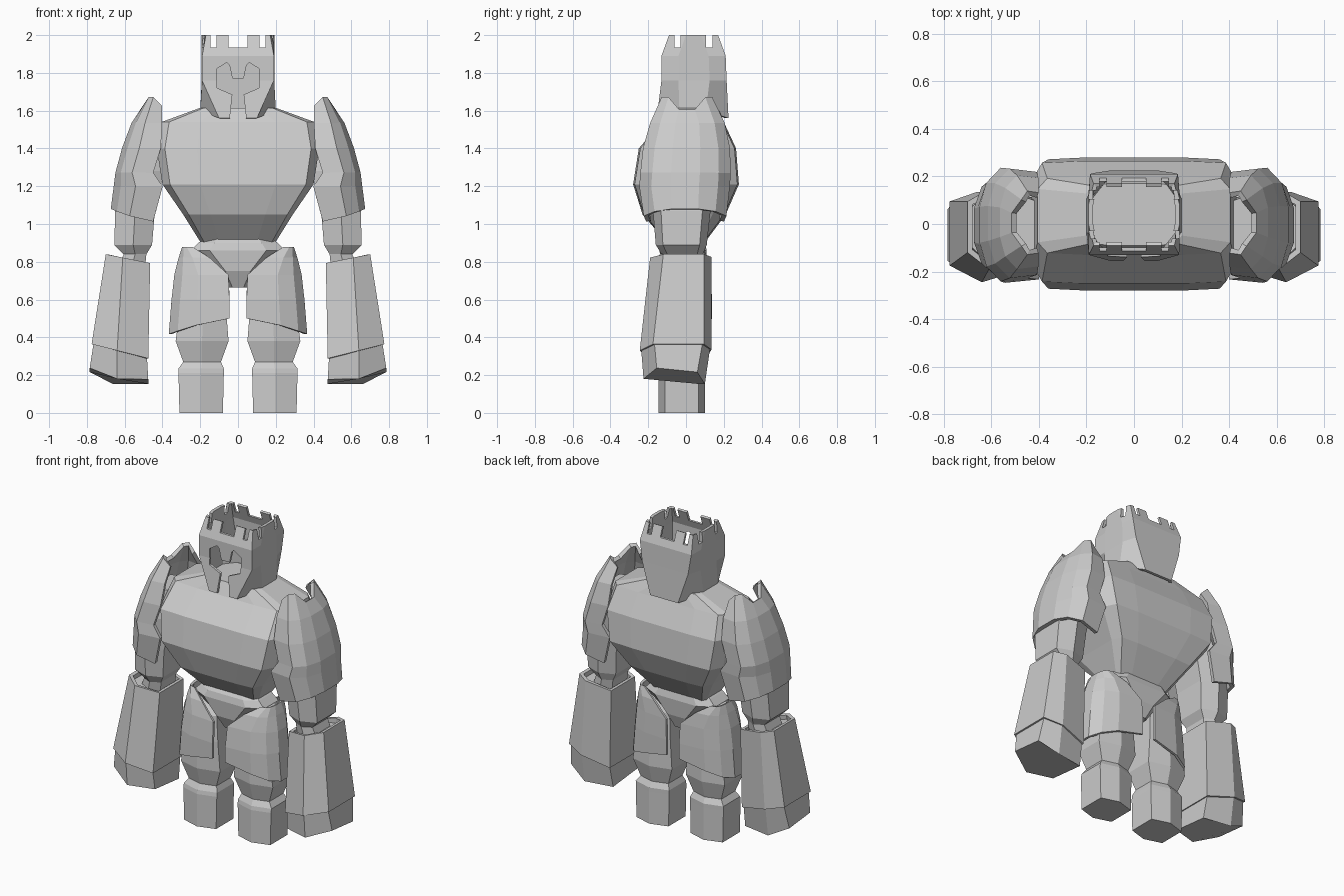
import bpy, bmesh, math

if "Cube" in bpy.data.objects:
    bpy.data.objects.remove(bpy.data.objects["Cube"])

stone = bpy.data.materials.new("stone_grey")
stone.use_nodes = True
GREY = (0.6, 0.6, 0.6, 1)
stone.diffuse_color = GREY
stone.node_tree.nodes["Principled BSDF"].inputs["Base Color"].default_value = GREY


def loft(name, rings, side=1, closed=True, caps=True, thickness=0):
    """Skin a list of point rings, optionally as an open shell with thickness."""
    bm = bmesh.new()
    rows = [[bm.verts.new((side * x, y, z)) for x, y, z in ring] for ring in rings]
    n = len(rows[0])
    for low, high in zip(rows, rows[1:]):
        for i in range(n if closed else n - 1):
            j = (i + 1) % n
            bm.faces.new((low[i], low[j], high[j], high[i]))
    if caps:
        bm.faces.new(rows[0])
        bm.faces.new(rows[-1])
    bmesh.ops.recalc_face_normals(bm, faces=bm.faces)
    mesh = bpy.data.meshes.new(name)
    bm.to_mesh(mesh)
    bm.free()
    mesh.materials.append(stone)
    ob = bpy.data.objects.new(name, mesh)
    bpy.context.collection.objects.link(ob)
    if thickness:
        mod = ob.modifiers.new("thickness", "SOLIDIFY")
        mod.thickness = thickness
        mod.offset = -1 if closed else 0
    return ob


def octagon(z, hx, y0, y1):
    """Centred rectangle with clipped corners."""
    cy, hy, k = (y0 + y1) / 2, (y1 - y0) / 2, .6
    shape = [(-k, -1), (k, -1), (1, -k), (1, k), (k, 1), (-k, 1), (-1, k), (-1, -k)]
    return [(u * hx, cy + v * hy, z) for u, v in shape]


def hexagon(z, cx, hx, y0, y1):
    """Limb section with a ridge at the front and back."""
    d = (y1 - y0) * .14
    return [(cx - hx, y0 + d, z), (cx, y0, z), (cx + hx, y0 + d, z),
            (cx + hx, y1 - d, z), (cx, y1, z), (cx - hx, y1 - d, z)]


def body_ring(z, hx, y0, y1):
    """Broad faceted ring, mirrored left to right."""
    d = (y1 - y0) * 0.16
    half = [(hx * .5, y0), (hx * .9, y0 + .008), (hx, y0 + d),
            (hx, y1 - d), (hx * .9, y1 - .008), (hx * .5, y1)]
    return [(x, y, z) for x, y in half] + [(-x, y, z) for x, y in reversed(half)]


def guard_ring(z, xi, xo, y0, y1, lift=0, curl=1, n=8):
    """Open arc around a limb's outer side; lift raises the middle, curl pulls in the ends."""
    pts = []
    for i in range(n):
        a = math.pi * (i / (n - 1) - .5)
        c, s = max(math.cos(a), 0), math.sin(a)
        v = math.copysign(abs(s) ** .8, s) * (curl if i in (0, n - 1) else 1)
        pts.append((xi + (xo - xi) * c ** .7,
                    (y0 + y1) / 2 + v * (y1 - y0) / 2, z + lift * c))
    return pts


# Torso and pelvis
loft("torso", [body_ring(*r) for r in (
    (.89, .19, -.09, .09), (1.05, .29, -.23, .21), (1.21, .40, -.28, .28),
    (1.40, .43, -.25, .265), (1.54, .405, -.13, .20), (1.615, .20, -.09, .17))])
loft("pelvis", [octagon(*r) for r in (
    (.665, .05, -.09, .07), (.75, .11, -.13, .10),
    (.86, .25, -.14, .11), (.90, .21, -.13, .10), (.94, .16, -.10, .08))])


def forearm_ring(z, inner, outer, ridge, front, back, slope, dip=0, tilt=0):
    """Six-sided forearm section; dip lowers the ridges, tilt lowers the back."""
    pts = [(inner, front + .05, 0), (ridge, front, dip), (outer, front + .07, 0),
           (outer, back - .04, 0), (ridge + .02, back, dip), (inner, back - .03, 0)]
    return [(x, y, z + slope * (x - .6) - drop - tilt * y) for x, y, drop in pts]


for side, word in ((1, "left"), (-1, "right")):
    # Legs
    loft(word + "_leg", [hexagon(*r) for r in (
        (0, .195, .115, -.145, .10), (.21, .195, .12, -.145, .10),
        (.235, .195, .12, -.14, .10), (.27, .19, .10, -.12, .08),
        (.38, .19, .14, -.15, .11), (.57, .185, .12, -.15, .105),
        (.73, .18, .10, -.135, .085), (.85, .22, .04, -.07, .04))], side)
    guard = [guard_ring(*r) for r in (
        (.50, .045, .365, -.19, .13, -.085), (.60, .045, .35, -.19, .13),
        (.73, .05, .335, -.175, .125), (.82, .15, .31, -.145, .11),
        (.875, .24, .29, -.10, .08))]
    loft(word + "_thigh_guard", guard, side, closed=False, caps=False, thickness=.015)

    # Upper arm
    loft(word + "_upper_arm", [hexagon(*r) for r in (
        (.74, .57, .075, -.12, .08), (.84, .545, .06, -.13, .09),
        (.89, .555, .10, -.16, .11), (1.07, .545, .105, -.175, .13),
        (1.28, .50, .11, -.17, .14), (1.46, .45, .09, -.12, .11))], side)

    # Shoulder guard: notched top edge, ends curled towards the body
    guard = [guard_ring(*r, curl=.86) for r in (
        (1.015, .45, .665, -.23, .22, .065), (1.20, .40, .65, -.255, .24),
        (1.27, .45, .64, -.25, .245), (1.40, .41, .605, -.235, .24),
        (1.53, .405, .555, -.195, .21), (1.665, .405, .475, -.13, .14))]
    for i, shift, z in ((0, 0, 1.62), (3, .03, 1.6), (4, .03, 1.6), (7, 0, 1.62)):
        guard[-1][i] = (guard[-1][i][0] + shift, guard[-1][i][1], z)
    loft(word + "_shoulder_guard", guard, side, closed=False, caps=False, thickness=.025)

    # Forearm sleeve, its core and the fist
    loft(word + "_forearm", [forearm_ring(.82, .465, .70, .61, -.19, .135, .2),
                             forearm_ring(.32, .475, .775, .64, -.245, .135, .25)],
         side, caps=False, thickness=.025)
    loft(word + "_forearm_core", [forearm_ring(.79, .485, .68, .605, -.17, .115, .2),
                                  forearm_ring(.30, .49, .75, .64, -.225, .115, .25)], side)
    loft(word + "_fist", [forearm_ring(.325, .482, .765, .64, -.237, .127, .25),
                          forearm_ring(.185, .475, .785, .64, -.225, .10, .2, .035, .1)], side)


# Helmet shell: flat front mask, clipped cheeks, tapering nape
def helmet_ring(z, front, back, y0, y1, clip, hx=.192, drop=0):
    half = [(front, y0, z - drop), (hx, y0 + clip, z),
            (hx, y1 - clip, z), (back, y1, z - drop)]
    return half + [(-x, y, w) for x, y, w in reversed(half)]


helmet = loft("helmet", [helmet_ring(*r) for r in (
    (1.60, .10, .10, -.155, .225, .12, .20, .04),
    (1.76, .19, .165, -.13, .215, .09),
    (1.89, .19, .185, -.13, .21, .09),
    (2.00, .17, .17, -.09, .17, .09))],
    caps=False, thickness=.02)


def box(x0, x1, y0, y1, z0, z1):
    return [[(x0, y0, z), (x1, y0, z), (x1, y1, z), (x0, y1, z)] for z in (z0, z1)]


# Battlement gaps along both directions, then the face opening
cuts = [box(a, b, -.5, .5, 1.935, 2.1) for a, b in
        ((-.145, -.115), (-.05, .05), (.115, .145))]
cuts += [box(-.5, .5, a, b, 1.935, 2.1) for a, b in ((-.06, -.03), (.105, .14))]
half_face = [(.03, 1.77), (.045, 1.84), (.06, 1.855), (.115, 1.82),
             (.11, 1.72), (.03, 1.685), (.05, 1.5)]
outline = half_face + [(-x, z) for x, z in reversed(half_face)]
cuts.append([[(x, y, z) for x, z in outline] for y in (-.4, .02)])

cutters = []
for rings in cuts:
    cutter = loft("helmet_cutter", rings)
    cutter.hide_render = True
    mod = helmet.modifiers.new("cut", "BOOLEAN")
    mod.operation = "DIFFERENCE"
    mod.solver = "EXACT"
    mod.object = cutter
    cutters.append(cutter)

# Bake the cuts and drop the cutters
graph = bpy.context.evaluated_depsgraph_get()
baked = bpy.data.meshes.new_from_object(helmet.evaluated_get(graph))
helmet.modifiers.clear()
helmet.data = baked
for cutter in cutters:
    bpy.data.objects.remove(cutter)
